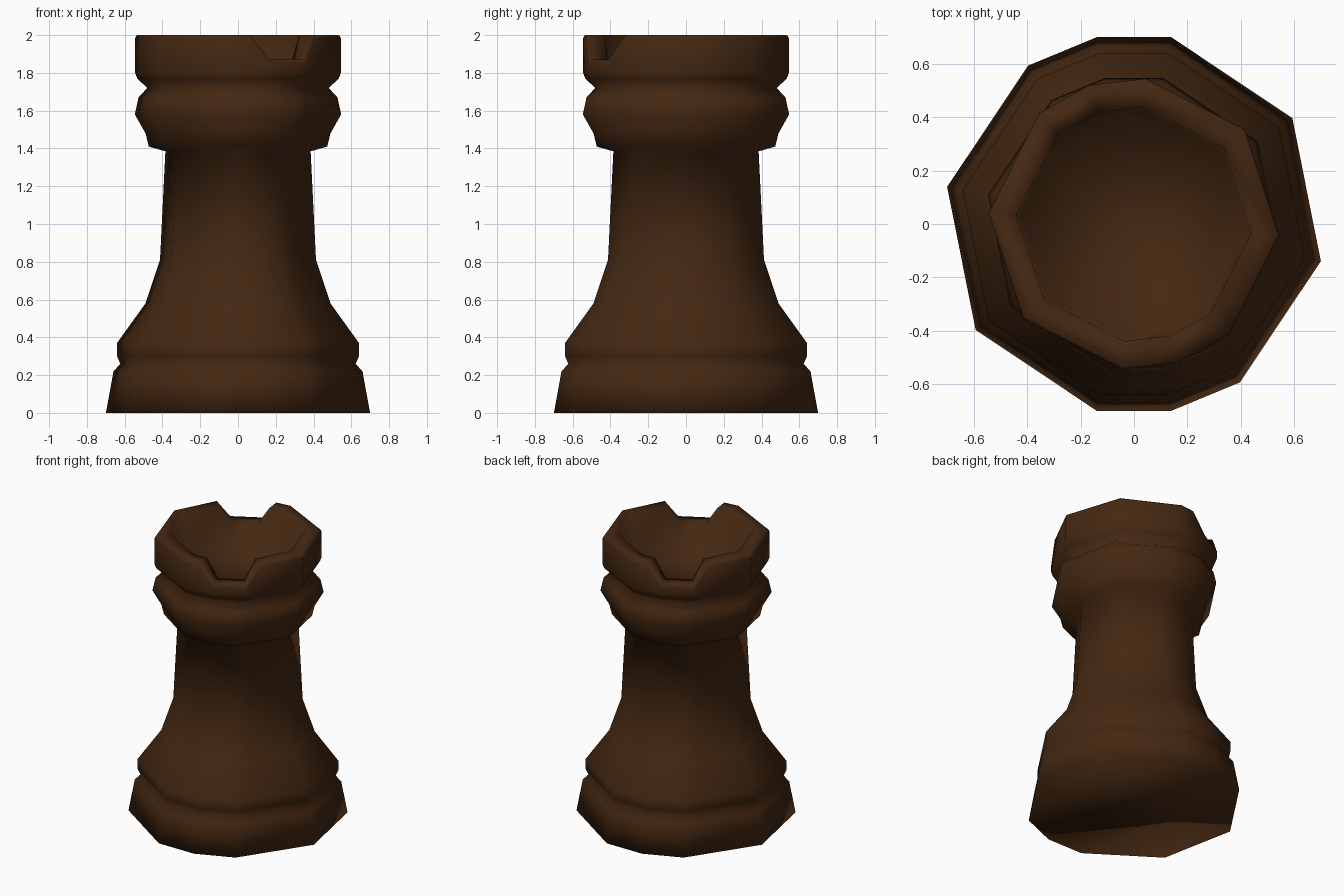
import bpy
import bmesh
from math import radians, cos, sin
from mathutils import Vector

if "Cube" in bpy.data.objects:
    bpy.data.objects.remove(bpy.data.objects["Cube"])

wood = bpy.data.materials.new("dark_brown_wood")
wood.diffuse_color = (0.058, 0.021, 0.006, 1)
wood.use_nodes = True
wood.node_tree.nodes["Principled BSDF"].inputs["Base Color"].default_value = wood.diffuse_color


def unit(deg):
    return Vector((cos(radians(deg)), sin(radians(deg))))


# Cross-section: irregular ten-sided ring, half of it repeated at 180 degrees.
# Each column is (direction, is it a notch column); two extra columns per half
# lie on the ring edges and mark the sloping notch sides.
columns = []
for turn in (0, 180):
    a = [unit(d + turn) for d in (-101.25, -78.75, -56.25, -11.25, 33.75)]
    columns += [(a[0], False), (a[0].lerp(a[1], 0.5), False),
                (a[1], True), (a[2], True),
                (a[2].lerp(a[3], 0.24), False), (a[3], False), (a[4], False)]

# Profile: height, radius, twist in degrees, drop at notch columns
TW, DROP = 6.75, 0.13
profile = [
    # base
    (0.00, 0.713, 0, 0), (0.22, 0.672, 0, 0), (0.26, 0.635, 0, 0),
    (0.30, 0.653, 0, 0), (0.37, 0.653, 0, 0),
    # shaft
    (0.58, 0.499, 0, 0), (0.81, 0.421, 0, 0), (1.385, 0.392, 0, 0),
    # collar
    (1.41, 0.482, 0, 0), (1.48, 0.499, 0, 0), (1.58, 0.557, 0, 0),
    (1.67, 0.537, 0, 0), (1.72, 0.485, TW / 2, 0),
    # crown wall, rim and bowl
    (1.77, 0.535, TW, 0), (1.80, 0.546, TW, 0), (1.985, 0.546, TW, DROP),
    (2.00, 0.537, TW, DROP), (2.00, 0.440, TW, DROP), (1.73, 0.425, TW, 0),
]

bm = bmesh.new()
rings = []
for z, r, twist, drop in profile:
    c, s = cos(radians(twist)), sin(radians(twist))
    rings.append([bm.verts.new((r * (p.x * c - p.y * s),
                                r * (p.x * s + p.y * c),
                                z - (drop if notch else 0)))
                  for p, notch in columns])
n = len(columns)
for lo, hi in zip(rings, rings[1:]):
    for i in range(n):
        j = (i + 1) % n
        bm.faces.new((lo[i], lo[j], hi[j], hi[i]))
# underside and bowl floor
bm.faces.new(rings[0][::-1])
bm.faces.new(rings[-1])
bmesh.ops.recalc_face_normals(bm, faces=bm.faces[:])
for f in bm.faces:
    f.smooth = True

mesh = bpy.data.meshes.new("tower_piece")
bm.to_mesh(mesh)
bm.free()
mesh.materials.append(wood)
obj = bpy.data.objects.new("tower_piece", mesh)
bpy.context.collection.objects.link(obj)
